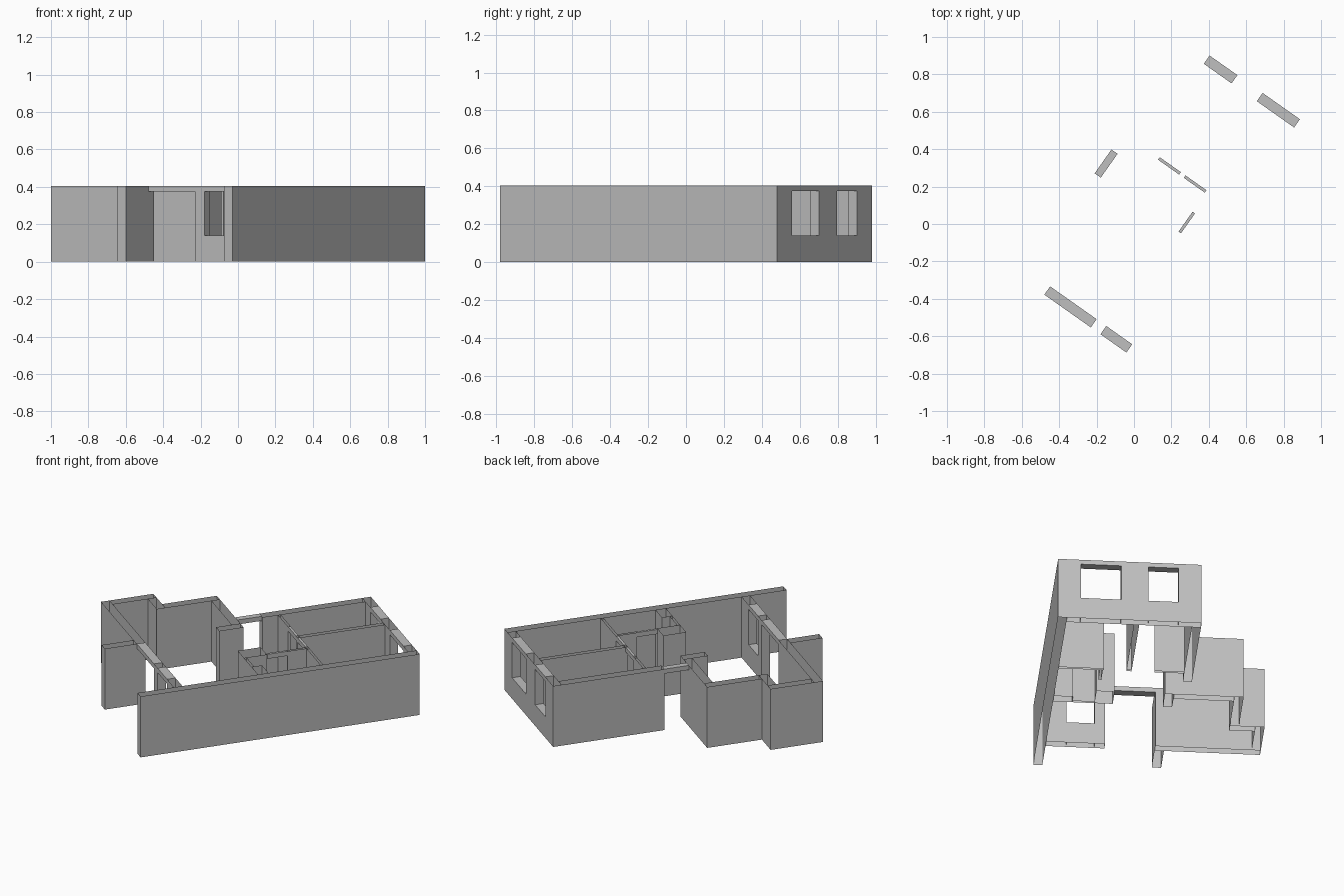
import bpy, bmesh, math
from mathutils import Matrix, Vector

cube = bpy.data.objects.get("Cube")
if cube:
    bpy.data.objects.remove(cube, do_unlink=True)

H = 0.405        # wall height
HEAD = 0.375     # top of doors and windows
SILL = 0.14      # bottom of windows
T = 0.054        # outer wall thickness
THIN = 0.016     # partition thickness
TURN = Matrix.Rotation(math.radians(54.8), 4, 'Z')

plaster = bpy.data.materials.new("grey_plaster")
plaster.use_nodes = True
plaster.diffuse_color = (0.52, 0.52, 0.52, 1)
plaster.node_tree.nodes["Principled BSDF"].inputs["Base Color"].default_value = (0.52, 0.52, 0.52, 1)


def build(name, boxes, z0=0.0, z1=H, top=False, bottom=False):
    """Upright boxes given as (u0, u1, v0, v1) in plan, open or capped at the ends."""
    bm = bmesh.new()
    for u0, u1, v0, v1 in boxes:
        size = Vector((u1 - u0, v1 - v0, z1 - z0))
        mid = Vector(((u0 + u1) / 2, (v0 + v1) / 2, (z0 + z1) / 2))
        bmesh.ops.create_cube(bm, size=1,
                              matrix=Matrix.Translation(mid) @ Matrix.Diagonal(size.to_4d()))
    bm.normal_update()
    caps = [f for f in bm.faces
            if (f.normal.z > 0.5 and not top) or (f.normal.z < -0.5 and not bottom)]
    bmesh.ops.delete(bm, geom=caps, context='FACES')
    bm.transform(TURN)
    mesh = bpy.data.meshes.new(name)
    bm.to_mesh(mesh)
    bm.free()
    mesh.materials.append(plaster)
    obj = bpy.data.objects.new(name, mesh)
    bpy.context.collection.objects.link(obj)


# Main plan lines
FRONT, BACK = -0.585, 0.969
SIDE, INNER = -0.54, -0.54 + T
WEST, BAY, NOOK = 0.328, 0.655, 0.811
HALL = 0.355
FI, BI = FRONT + T, BACK - T

# Openings as plan boxes
back_windows = [(BI, BACK, 0.007, 0.189), (BI, BACK, -0.402, -0.158)]
front_window = [(FRONT, FI, -0.363, -0.193)]
balcony_door = [(FRONT, FI, -0.13, 0.174)]
entrance = [(0.10, 0.256, WEST - 0.04, WEST)]
room_doors = [(HALL, HALL + THIN, -0.045, 0.093),
              (HALL, HALL + THIN, -0.212, -0.075),
              (0.104, 0.234, -0.234, -0.218)]

# Outer shell
build("long_side_wall", [(-0.818, BACK, SIDE, INNER)])
build("back_wall", [(BI, BACK, INNER, -0.402), (BI, BACK, -0.158, 0.007),
                    (BI, BACK, 0.189, WEST)])
build("front_wall", [(FRONT, FI, INNER, -0.363), (FRONT, FI, -0.193, -0.13),
                     (FRONT, FI, 0.174, NOOK)])
build("balcony_side_wall", [(-0.79, FRONT, 0.174, 0.23)])
build("entrance_side_wall", [(0.256, BI, WEST - T, WEST)])
build("bay_walls", [(FI, -0.25, NOOK - T, NOOK),
                    (-0.25 - T, -0.25, BAY - T, NOOK - T),
                    (-0.25, 0.10, BAY - T, BAY),
                    (0.10 - T, 0.10, 0.235, BAY - T),
                    (-0.055, 0.10, 0.18, 0.235)])

# Inner walls
build("hall_partition", [(HALL, HALL + THIN, INNER, -0.212),
                         (HALL, HALL + THIN, -0.075, -0.045),
                         (HALL, HALL + THIN, 0.093, WEST - T)])
build("bedroom_partition", [(HALL + THIN, BI, -0.075, -0.045)])
build("bathroom_walls", [(-0.046, 0.10, -0.234, -0.125),
                         (-0.046, -0.03, -0.37, -0.234),
                         (-0.046, 0.02, INNER, -0.37),
                         (0.234, HALL, -0.234, -0.218)])

# Lintels above openings and walls below windows
build("window_lintels", back_windows + front_window, HEAD, H, True, True)
build("door_lintels", balcony_door + entrance + room_doors, HEAD, H, True, True)
build("window_sills", back_windows + front_window, 0.0, SILL, True)
